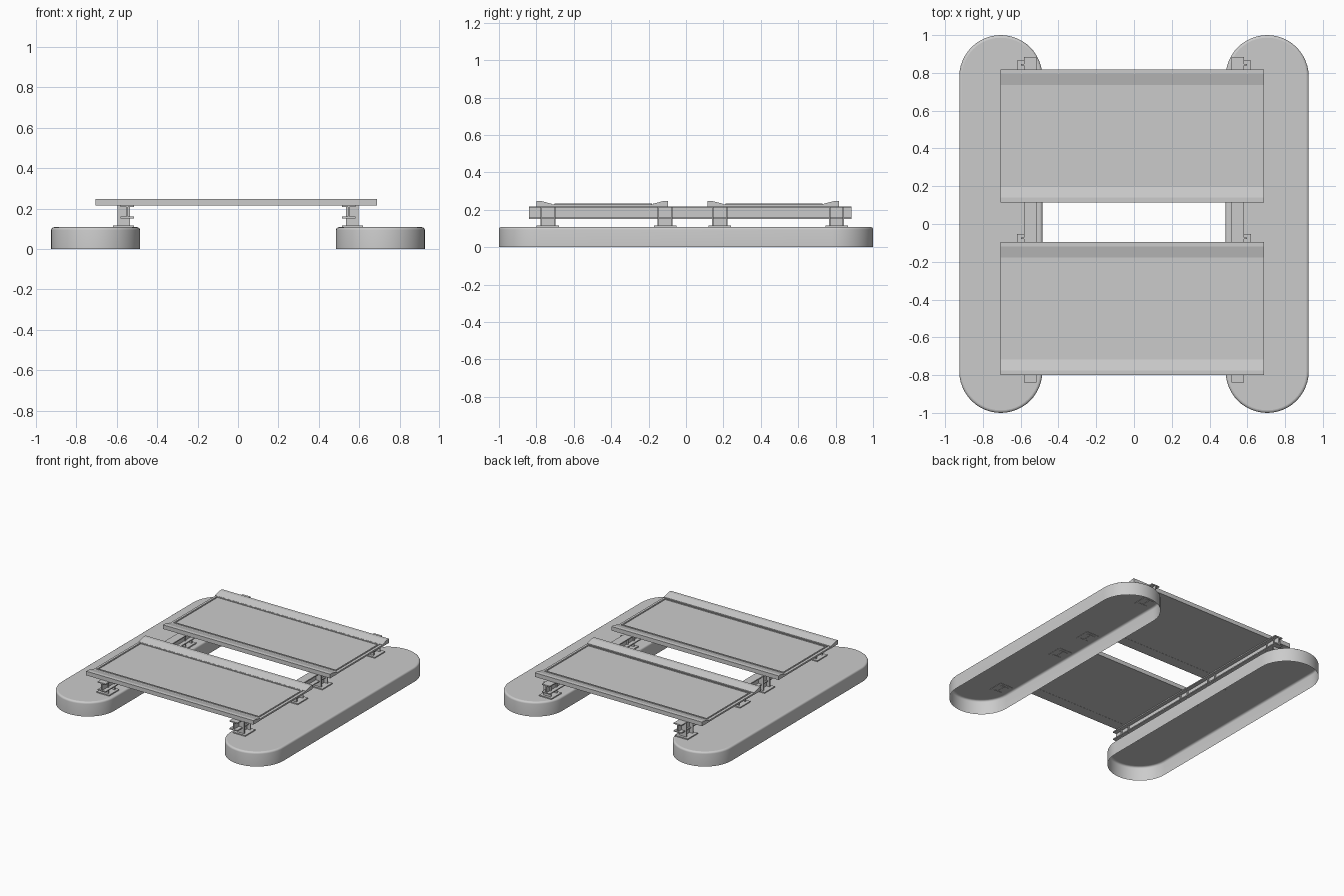
import bpy, bmesh, math

if "Cube" in bpy.data.objects:
    bpy.data.objects.remove(bpy.data.objects["Cube"])

grey = bpy.data.materials.new("light_grey_metal")
grey.diffuse_color = (0.6, 0.6, 0.6, 1)
grey.use_nodes = True
grey.node_tree.nodes["Principled BSDF"].inputs["Base Color"].default_value = grey.diffuse_color


def finish(name, bm):
    me = bpy.data.meshes.new(name)
    bm.to_mesh(me)
    bm.free()
    me.materials.append(grey)
    ob = bpy.data.objects.new(name, me)
    bpy.context.collection.objects.link(ob)
    return ob


def add_box(bm, x0, x1, y0, y1, z0, z1):
    vs = bmesh.ops.create_cube(bm, size=1)["verts"]
    for v in vs:
        v.co = ((x0 + x1) / 2 + v.co.x * (x1 - x0),
                (y0 + y1) / 2 + v.co.y * (y1 - y0),
                (z0 + z1) / 2 + v.co.z * (z1 - z0))


def add_prism(bm, profile, x0, x1):
    """Extrude a (y, z) profile along x."""
    a = [bm.verts.new((x0, y, z)) for y, z in profile]
    b = [bm.verts.new((x1, y, z)) for y, z in profile]
    n = len(profile)
    bm.faces.new(a)
    bm.faces.new(b)
    for i in range(n):
        j = (i + 1) % n
        bm.faces.new((a[i], a[j], b[j], b[i]))
    bmesh.ops.recalc_face_normals(bm, faces=bm.faces)


# Pontoon: rounded-end shell, open underneath, with a rounded top edge
def pontoon(name, cx):
    bm = bmesh.new()
    radius, top, rim, seg = 0.22, 0.108, 0.014, 24
    levels = [(radius, 0)]
    for k in range(5):
        t = math.pi / 2 * k / 4
        levels.append((radius - rim + rim * math.cos(t), top - rim + rim * math.sin(t)))
    rings = []
    for r, z in levels:
        ring = []
        for end, start in ((1, 0), (-1, math.pi)):
            for i in range(seg + 1):
                a = start + math.pi * i / seg
                ring.append(bm.verts.new((cx + r * math.cos(a),
                                          end * 0.78 + r * math.sin(a), z)))
        rings.append(ring)
    n = len(rings[0])
    for lo, hi in zip(rings, rings[1:]):
        for i in range(n):
            j = (i + 1) % n
            bm.faces.new((lo[i], lo[j], hi[j], hi[i])).smooth = True
    bm.faces.new(rings[-1])
    finish(name, bm)


# Long I-section beam running front to back
def beam(name, s):
    bm = bmesh.new()
    y0, y1 = -0.84, 0.885
    xa, xb = sorted((s * 0.516, s * 0.582))
    xc = (xa + xb) / 2
    add_box(bm, xa, xb, y0, y1, 0.152, 0.16)
    add_box(bm, xa, xb, y0, y1, 0.209, 0.217)
    add_box(bm, xc - 0.004, xc + 0.004, y0, y1, 0.16, 0.209)
    finish(name, bm)


# Short H-section post on a square base plate
def post(name, s, y):
    bm = bmesh.new()
    xa, xb = sorted((s * 0.535, s * 0.597))
    xc = (xa + xb) / 2
    for e in (-1, 1):
        ye = y + e * 0.037
        add_box(bm, xa, xb, ye - 0.004, ye + 0.004, 0.104, 0.215)
    add_box(bm, xc - 0.004, xc + 0.004, y - 0.033, y + 0.033, 0.104, 0.215)
    finish(name, bm)
    bm = bmesh.new()
    xa, xb = sorted((s * 0.516, s * 0.62))
    add_box(bm, xa, xb, y - 0.06, y + 0.06, 0.106, 0.116)
    finish(name + "_base_plate", bm)


for side, s in (("left", -1), ("right", 1)):
    pontoon(side + "_pontoon", s * 0.705)
    beam(side + "_beam", s)
    for i, y in enumerate((-0.738, -0.112, 0.18, 0.805)):
        post(f"{side}_post_{i + 1}", s, y)

# Deck panels: flat sheet, raised bead outline and two sloped rails
X0, X1 = -0.706, 0.688
for side, y0, y1 in (("front", -0.8, -0.095), ("rear", 0.115, 0.818)):
    bm = bmesh.new()
    add_box(bm, X0, X1, y0 + 0.08, y1 - 0.08, 0.217, 0.229)
    finish(side + "_panel", bm)

    bm = bmesh.new()
    a, b, c, d, w = X0 + 0.02, X1 - 0.02, y0 + 0.097, y1 - 0.087, 0.009
    add_box(bm, a, b, c, c + w, 0.227, 0.234)
    add_box(bm, a, b, d - w, d, 0.227, 0.234)
    add_box(bm, a, a + w, c + w, d - w, 0.227, 0.234)
    add_box(bm, b - w, b, c + w, d - w, 0.227, 0.234)
    finish(side + "_panel_bead", bm)

    for label, y, inward in (("front", y0, 1), ("rear", y1, -1)):
        bm = bmesh.new()
        profile = [(y, 0.216), (y + inward * 0.082, 0.216), (y + inward * 0.082, 0.232),
                   (y + inward * 0.025, 0.247), (y, 0.247)]
        add_prism(bm, profile, X0, X1)
        finish(f"{side}_panel_{label}_rail", bm)
